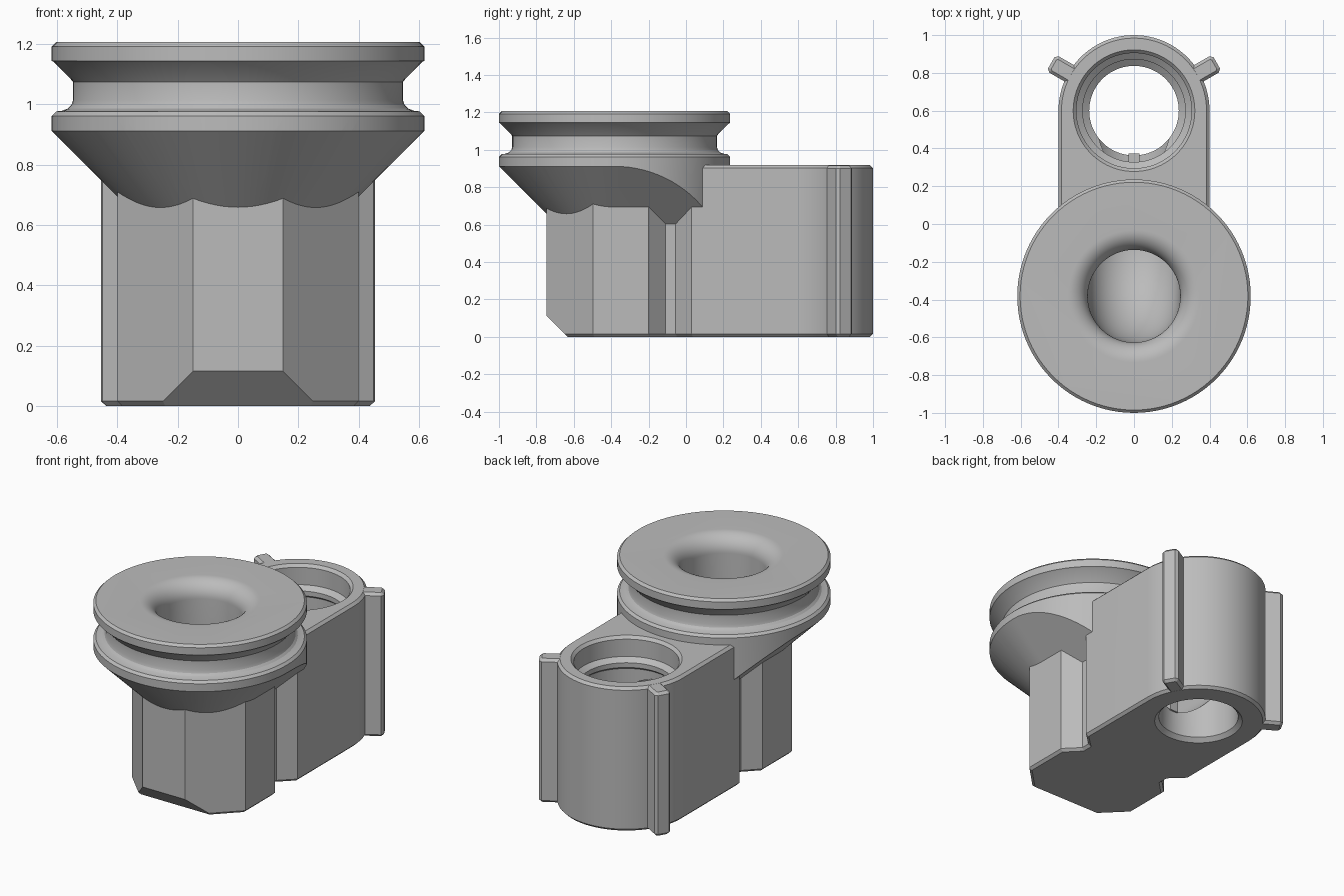
import bpy, bmesh, math
from math import sin, cos, pi, radians
from mathutils import Vector, Matrix

if "Cube" in bpy.data.objects:
    bpy.data.objects.remove(bpy.data.objects["Cube"])

grey = bpy.data.materials.new("light grey plastic")
grey.use_nodes = True
grey.diffuse_color = (0.5, 0.5, 0.5, 1)
grey.node_tree.nodes["Principled BSDF"].inputs["Base Color"].default_value = (0.5, 0.5, 0.5, 1)

SPOOL_Y, BORE_Y, TOP, CHAMFER = -0.382, 0.6, 0.918, 0.016


def make(name, bm):
    bmesh.ops.recalc_face_normals(bm, faces=bm.faces[:])
    mesh = bpy.data.meshes.new(name)
    bm.to_mesh(mesh)
    bm.free()
    mesh.materials.append(grey)
    obj = bpy.data.objects.new(name, mesh)
    bpy.context.collection.objects.link(obj)
    return obj


def skin(name, rings):
    """Join equal rings of points into a closed solid."""
    bm = bmesh.new()
    loops = [[bm.verts.new(p) for p in ring] for ring in rings]
    n = len(loops[0])
    for a, b in zip(loops, loops[1:]):
        for i in range(n):
            bm.faces.new((a[i], a[(i + 1) % n], b[(i + 1) % n], b[i]))
    bm.faces.new(loops[0])
    bm.faces.new(loops[-1])
    return make(name, bm)


def circle(y, z, r, tilt=0, n=96):
    """Ring around the path; tilt swings its axis from down to backwards."""
    turn = Matrix.Rotation(tilt, 3, 'X')
    return [Vector((0, y, z)) + turn @ Vector((r * cos(2 * pi * i / n), r * sin(2 * pi * i / n), 0))
            for i in range(n)]


def lathe(name, y, profile):
    return skin(name, [circle(y, z, r) for r, z in profile])


def prism(name, outline, front_cut=False):
    """Upright solid with chamfered top and bottom rims."""
    bm = bmesh.new()
    bottom = bm.faces.new([bm.verts.new((x, y, 0)) for x, y in outline])
    geom = bmesh.ops.extrude_face_region(bm, geom=[bottom])["geom"]
    bmesh.ops.translate(bm, vec=(0, 0, TOP), verts=[v for v in geom if isinstance(v, bmesh.types.BMVert)])
    rims = [e for e in bm.edges if abs(e.verts[0].co.z - e.verts[1].co.z) < 1e-5]
    bmesh.ops.bevel(bm, geom=rims, offset=CHAMFER, offset_type='OFFSET', segments=1, affect='EDGES')
    if front_cut:
        cut = bmesh.ops.bisect_plane(bm, geom=bm.verts[:] + bm.edges[:] + bm.faces[:],
                                     plane_co=(0, -0.632, 0), plane_no=(0, -1, -1), clear_outer=True)
        edges = [e for e in cut["geom_cut"] if isinstance(e, bmesh.types.BMEdge)]
        bmesh.ops.contextual_create(bm, geom=edges)
    return make(name, bm)


def combine(target, tool, operation):
    mod = target.modifiers.new(operation, 'BOOLEAN')
    mod.operation, mod.solver, mod.object = operation, 'EXACT', tool
    bpy.context.view_layer.objects.active = target
    bpy.ops.object.modifier_apply(modifier=mod.name)
    bpy.data.objects.remove(tool)


# Base: octagonal post, side grooves and round-ended block in one outline
half = [(0.15, -0.747), (0.4, -0.497), (0.4, -0.2), (0.31, -0.11), (0.31, -0.055), (0.4, 0.03)]
arc = [(0.4 * cos(pi * i / 48), BORE_Y + 0.4 * sin(pi * i / 48)) for i in range(49)]
housing = prism("housing", half + arc + [(-x, y) for x, y in reversed(half)], True)

# Two ribs on the round end
for angle in (radians(30), radians(150)):
    along, across = Vector((cos(angle), sin(angle))), Vector((-sin(angle), cos(angle)))
    shape = [(0.36, -0.05), (0.49, -0.05), (0.506, -0.034), (0.506, 0.034), (0.49, 0.05), (0.36, 0.05)]
    rib = prism("rib", [Vector((0, BORE_Y)) + along * a + across * b for a, b in shape])
    rib.scale.z = 0.999
    rib.location.z = 0.0004
    bpy.context.view_layer.update()
    combine(housing, rib, 'UNION')

# Grooved spool head, its underside trimmed by a cone swept backwards
spool = lathe("spool", SPOOL_Y, [
    (0.618, 0.5), (0.618, 0.962), (0.603, 0.977), (0.585, 0.979), (0.565, 0.986), (0.553, 0.998),
    (0.547, 1.015), (0.547, 1.075), (0.555, 1.084), (0.61, 1.14), (0.618, 1.145), (0.618, 1.192), (0.603, 1.207)])
bm = bmesh.new()
for z in (0.55, 1.3):
    for y in (SPOOL_Y, SPOOL_Y + 0.6):
        for p in circle(y, z, z - 0.294):
            bm.verts.new(p)
hull = bmesh.ops.convex_hull(bm, input=bm.verts[:])
loose = [v for v in bm.verts if not v.link_faces]
bmesh.ops.delete(bm, geom=loose, context='VERTS')
bmesh.ops.dissolve_limit(bm, angle_limit=0.002, verts=bm.verts[:], edges=bm.edges[:])
combine(spool, make("swept_cone", bm), 'INTERSECT')
combine(housing, spool, 'UNION')

# Stepped bore through the back
combine(housing, lathe("bore", BORE_Y, [
    (0.262, -0.02), (0.262, 0), (0.237, 0.025), (0.237, 0.58), (0.29, 0.62), (0.29, 0.72), (0.272, 0.735),
    (0.272, 0.765), (0.305, 0.79), (0.305, 0.9), (0.322, TOP), (0.322, 1.0)]), 'DIFFERENCE')

# Flared throat that bends backwards into the bore
R, BEND_Z, r = 0.3, 0.72, 0.245
stations = [circle(SPOOL_Y, 1.25, r + 0.105)]
for i in range(13):
    t = i * pi / 24
    stations.append(circle(SPOOL_Y, 1.102 + 0.105 * cos(t), r + 0.105 * (1 - sin(t))))
for i in range(17):
    t = i * pi / 32
    stations.append(circle(SPOOL_Y + R - R * cos(t), BEND_Z - R * sin(t), r, t))
stations.append(circle(0.47, BEND_Z - R, r, pi / 2))
combine(housing, skin("throat", stations), 'DIFFERENCE')

# Small upright strut across the tunnel mouth
bm = bmesh.new()
bmesh.ops.create_cube(bm, size=1)
bmesh.ops.scale(bm, vec=(0.06, 0.075, 0.5), verts=bm.verts[:])
bmesh.ops.translate(bm, vec=(0, 0.337, 0.42), verts=bm.verts[:])
make("tunnel_strut", bm)

# Smooth round walls, crisp edges
bpy.ops.object.select_all(action='DESELECT')
housing.select_set(True)
bpy.context.view_layer.objects.active = housing
bpy.ops.object.shade_smooth_by_angle(angle=radians(20))
